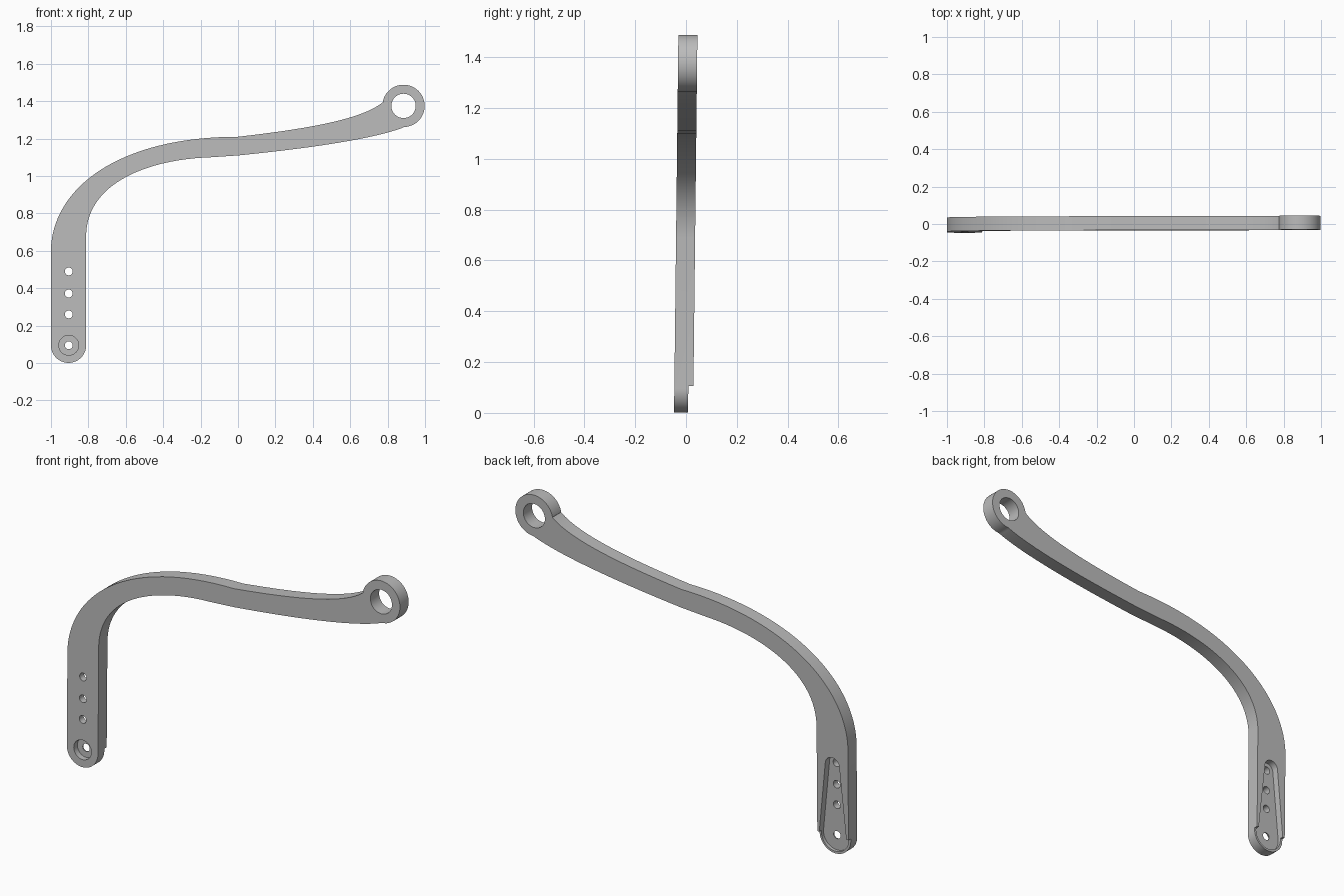
import bpy, bmesh, math
from mathutils import Vector
from mathutils.geometry import interpolate_bezier

if "Cube" in bpy.data.objects:
    bpy.data.objects.remove(bpy.data.objects["Cube"], do_unlink=True)

HALF = 0.0375                      # half the plate thickness
POST_X, PIVOT_Z, TOP_HOLE_Z = -0.905, 0.095, 0.49
RING = (0.885, 1.375)

grey = bpy.data.materials.new("light grey")
grey.use_nodes = True
grey.diffuse_color = (0.5, 0.5, 0.5, 1)
grey.node_tree.nodes["Principled BSDF"].inputs["Base Color"].default_value = (0.5, 0.5, 0.5, 1)


def arc(centre, r, start, end, n=48):
    """Points (x, z) on an arc between two angles in degrees."""
    angles = [math.radians(start + (end - start) * i / n) for i in range(n + 1)]
    return [(centre[0] + r * math.cos(a), centre[1] + r * math.sin(a)) for a in angles]


def bezier(a, b, c, d, n=32):
    pts = interpolate_bezier(*[Vector((p[0], p[1], 0)) for p in (a, b, c, d)], n)
    return [(p.x, p.y) for p in pts]


def plate(name, outline, y0, y1):
    """Extrude an (x, z) outline from y0 to y1."""
    clean = []
    for p in outline:
        if all(math.dist(p, q) > 1e-4 for q in clean):
            clean.append(p)
    bm = bmesh.new()
    face = bm.faces.new([bm.verts.new((x, y0, z)) for x, z in clean])
    ext = bmesh.ops.extrude_face_region(bm, geom=[face])
    moved = [v for v in ext["geom"] if isinstance(v, bmesh.types.BMVert)]
    bmesh.ops.translate(bm, verts=moved, vec=(0, y1 - y0, 0))
    bmesh.ops.recalc_face_normals(bm, faces=bm.faces)
    mesh = bpy.data.meshes.new(name)
    bm.to_mesh(mesh)
    bm.free()
    mesh.materials.append(grey)
    obj = bpy.data.objects.new(name, mesh)
    bpy.context.collection.objects.link(obj)
    return obj


def cut(obj, name, outline, y0, y1):
    """Subtract an extruded outline from the object."""
    cutter = plate(name, outline, y0, y1)
    cutter.hide_render = True
    mod = obj.modifiers.new(name, 'BOOLEAN')
    mod.operation, mod.solver, mod.object = 'DIFFERENCE', 'EXACT', cutter
    bpy.context.view_layer.objects.active = obj
    bpy.ops.object.modifier_apply(modifier=name)
    bpy.data.objects.remove(cutter, do_unlink=True)


# Arm silhouette: post, bend, sweeping arm and end ring
outline = bezier((-1, 0.62), (-0.98, 0.95), (-0.62, 1.21), (0, 1.21))
outline += bezier((0, 1.21), (0.35, 1.25), (0.66, 1.30), (0.775, 1.395))
outline += arc(RING, 0.113, 169, -88, 64)
outline += bezier((0.88, 1.258), (0.7, 1.19), (0.3, 1.14), (0, 1.11))
outline += bezier((-0.15, 1.1), (-0.45, 1.09), (-0.80, 0.98), (-0.812, 0.69))
outline += arc((-0.906, PIVOT_Z), 0.094, 0, -180)
arm = plate("arm", outline, -HALF, HALF)

# Ring bore and the row of screw holes
cut(arm, "ring_bore", arc(RING, 0.065, 0, 360, 64), -1, 1)
for z in (PIVOT_Z, 0.26, 0.372, TOP_HOLE_Z):
    cut(arm, "screw_hole", arc((POST_X, z), 0.021, 0, 360, 32), -1, 1)

# Counterbore on the front of the pivot
cut(arm, "counterbore", arc((POST_X, PIVOT_Z), 0.053, 0, 360), -1, -0.006)

# Stepped lower back and tapered pocket on the back
cut(arm, "back_step", [(-1.2, -0.2), (-0.6, -0.2), (-0.6, 0.105), (-1.2, 0.105)], 0.0175, 1)
pocket = arc((POST_X, TOP_HOLE_Z), 0.042, 6, 174) + arc((POST_X, PIVOT_Z), 0.082, 174, 366)
cut(arm, "horn_pocket", pocket, 0, 1)

# Slight lean towards the back with height
for v in arm.data.vertices:
    v.co.y += 0.0114 * v.co.z - 0.0095

bpy.ops.object.select_all(action='DESELECT')
arm.select_set(True)
bpy.context.view_layer.objects.active = arm
bpy.ops.object.shade_smooth_by_angle(angle=math.radians(30))
